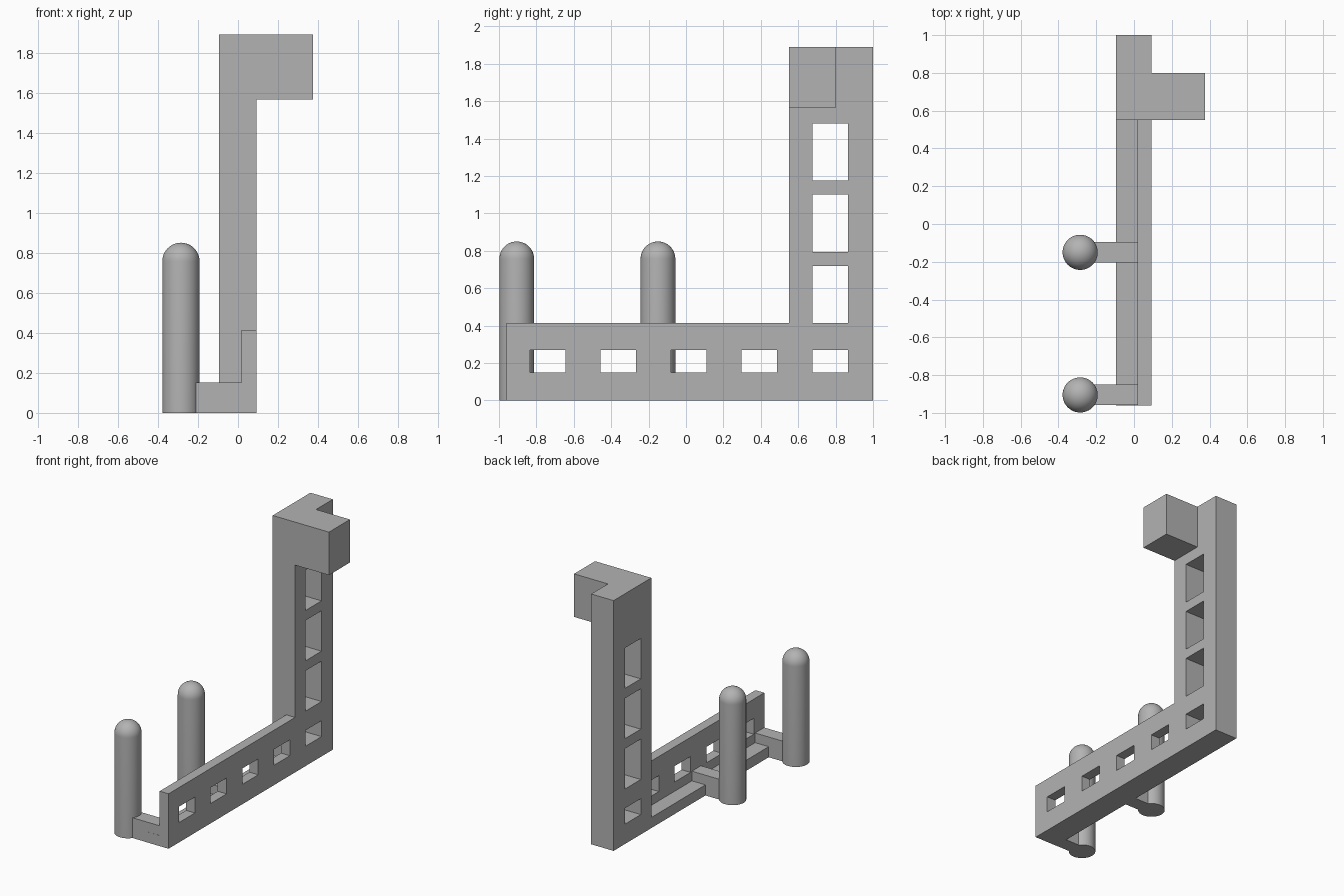
import bpy, bmesh, math
from mathutils import Vector

cube = bpy.data.objects.get("Cube")
if cube:
    bpy.data.objects.remove(cube, do_unlink=True)

grey = bpy.data.materials.new("light_grey")
grey.use_nodes = True
colour = (0.45, 0.45, 0.45, 1)
grey.diffuse_color = colour
grey.node_tree.nodes["Principled BSDF"].inputs["Base Color"].default_value = colour


def add_object(name, bm):
    mesh = bpy.data.meshes.new(name)
    bm.to_mesh(mesh)
    bm.free()
    mesh.materials.append(grey)
    obj = bpy.data.objects.new(name, mesh)
    bpy.context.collection.objects.link(obj)
    return obj


def box(name, x, y, z):
    """Box spanning three (low, high) ranges."""
    bm = bmesh.new()
    bmesh.ops.create_cube(bm, size=1)
    low, high = (Vector(c) for c in zip(x, y, z))
    for v in bm.verts:
        v.co = [l + (c + 0.5) * (h - l) for l, h, c in zip(low, high, v.co)]
    return add_object(name, bm)


def combine(target, other, operation):
    """Apply a boolean and discard the helper."""
    mod = target.modifiers.new(operation.title(), "BOOLEAN")
    mod.operation, mod.object, mod.solver = operation, other, "EXACT"
    other.hide_render = True
    bpy.context.view_layer.objects.active = target
    bpy.ops.object.modifier_apply(modifier=mod.name)
    bpy.data.objects.remove(other, do_unlink=True)


LEFT, RIGHT, WALL = 0.092, -0.095, 0.018
FRONT, COLUMN_FRONT = -0.96, 0.55
PEG_X, PEG_R, PEG_TOP = -0.285, 0.093, 0.85
PEG_YS = (-0.905, -0.15)

# Upright column joined with the hook, side wall, floor ledge and peg arms
frame = box("frame", (RIGHT, LEFT), (COLUMN_FRONT, 1), (0, 1.89))
pieces = [
    box("hook", (0, 0.375), (COLUMN_FRONT, 0.8), (1.565, 1.89)),
    box("side_wall", (WALL, LEFT), (FRONT, 0.7), (0, 0.415)),
    box("floor_ledge", (RIGHT, LEFT), (FRONT, 0.7), (0, 0.08)),
]
for y in PEG_YS:
    pieces.append(box("peg_arm", (PEG_X + 0.02, 0.05), (y - 0.054, y + 0.054), (0, 0.153)))
for piece in pieces:
    combine(frame, piece, "UNION")

# Window openings along the wall and up the column
openings = [(-0.835 + 0.3775 * i, 0.15, 0.27) for i in range(5)]
openings += [(0.675, 0.415 + 0.38 * i, 0.72 + 0.38 * i) for i in range(3)]
for y, bottom, top in openings:
    cutter = box("window_cutter", (-0.15, 0.15), (y, y + 0.19), (bottom, top))
    combine(frame, cutter, "DIFFERENCE")

# Round-topped pegs turned from a half profile
for name, y in zip(("front_peg", "middle_peg"), PEG_YS):
    bm = bmesh.new()
    shoulder = PEG_TOP - PEG_R
    points = [(0, 0), (PEG_R, 0)]
    for i in range(13):
        a = math.pi / 2 * i / 12
        points.append((PEG_R * math.cos(a), shoulder + PEG_R * math.sin(a)))
    verts = [bm.verts.new((r, 0, z)) for r, z in points]
    edges = [bm.edges.new(pair) for pair in zip(verts, verts[1:])]
    bmesh.ops.spin(bm, geom=verts + edges, cent=(0, 0, 0), axis=(0, 0, 1),
                   angle=math.tau, steps=48)
    bmesh.ops.remove_doubles(bm, verts=bm.verts, dist=0.0001)
    bmesh.ops.recalc_face_normals(bm, faces=bm.faces)
    peg = add_object(name, bm)
    peg.location = (PEG_X, y, 0)
    bpy.ops.object.select_all(action="DESELECT")
    peg.select_set(True)
    bpy.context.view_layer.objects.active = peg
    bpy.ops.object.shade_smooth_by_angle(angle=math.radians(35))
